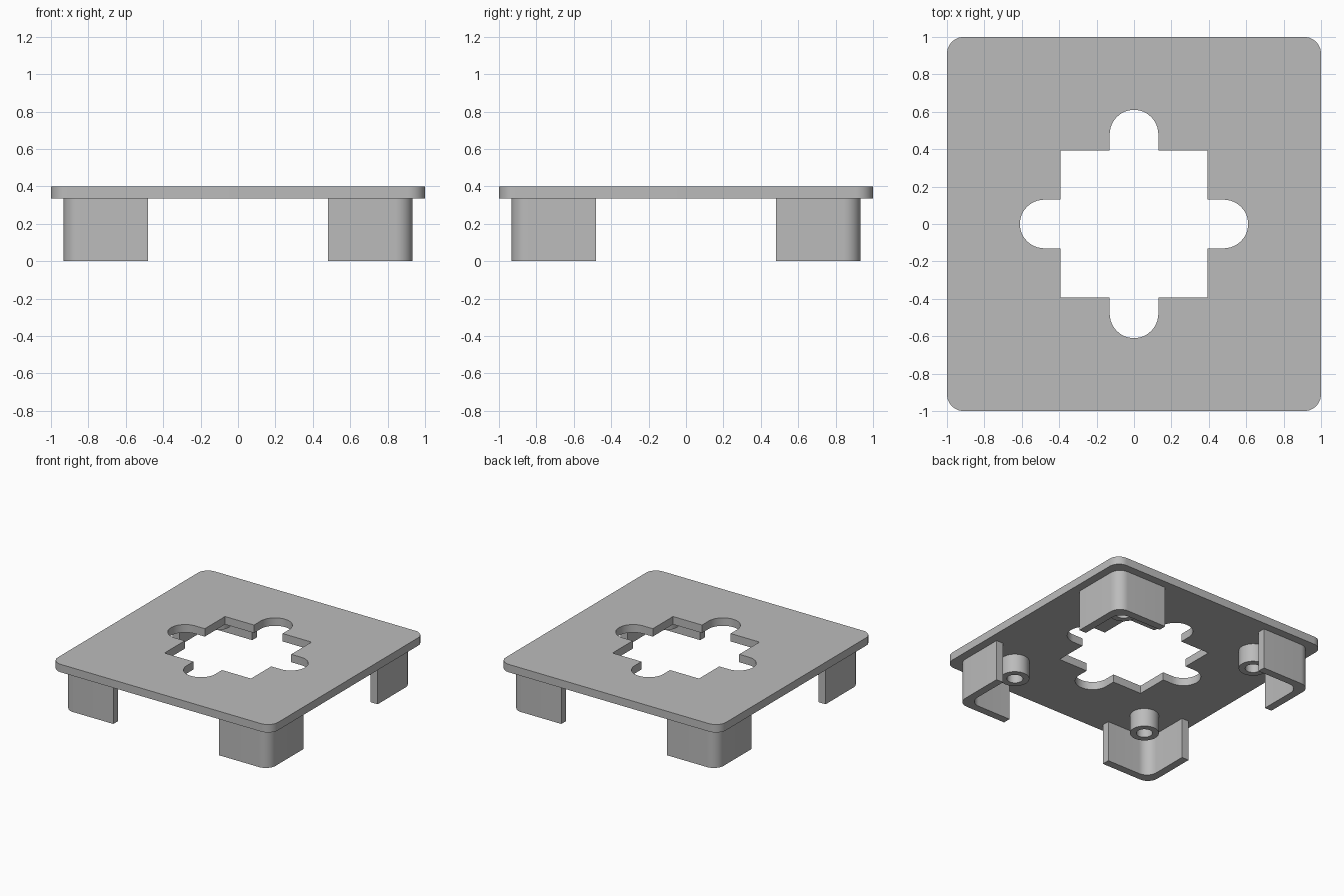
import bpy, bmesh
from math import pi, sin, cos, radians
from mathutils import Vector, Matrix

cube = bpy.data.objects.get("Cube")
if cube:
    bpy.data.objects.remove(cube, do_unlink=True)

grey = bpy.data.materials.new("plain grey")
grey.use_nodes = True
grey.diffuse_color = (0.5, 0.5, 0.5, 1)
grey.node_tree.nodes["Principled BSDF"].inputs["Base Color"].default_value = (0.5, 0.5, 0.5, 1)

PLATE_BOTTOM, PLATE_TOP = 0.335, 0.40


def arc(cx, cy, r, start, sweep, steps):
    """Points along an arc; angles in degrees."""
    angles = [radians(start + sweep * i / steps) for i in range(steps + 1)]
    return [Vector((cx + r * cos(a), cy + r * sin(a))) for a in angles]


def circle(cx, cy, r, steps=40):
    return arc(cx, cy, r, 0, 360, steps)[:-1]


def turned(points, quarter):
    rotation = Matrix.Rotation(quarter * pi / 2, 2)
    return [rotation @ p for p in points]


def extrude(name, loops, z0, z1):
    """Solid from closed outlines; an outline inside another is a hole."""
    curve = bpy.data.curves.new(name + " outline", "CURVE")
    curve.dimensions = "2D"
    curve.fill_mode = "BOTH"
    curve.extrude = (z1 - z0) / 2
    for loop in loops:
        spline = curve.splines.new("POLY")
        spline.points.add(len(loop) - 1)
        for point, p in zip(spline.points, loop):
            point.co = (p.x, p.y, 0, 1)
        spline.use_cyclic_u = True
    helper = bpy.data.objects.new(name + " outline", curve)
    mesh = bpy.data.meshes.new_from_object(helper)
    bpy.data.objects.remove(helper)
    bpy.data.curves.remove(curve)

    # Weld caps to sides and lift into place
    bm = bmesh.new()
    bm.from_mesh(mesh)
    bmesh.ops.remove_doubles(bm, verts=bm.verts, dist=0.0005)
    bmesh.ops.recalc_face_normals(bm, faces=bm.faces)
    bmesh.ops.translate(bm, verts=bm.verts, vec=(0, 0, (z0 + z1) / 2))
    bm.to_mesh(mesh)
    bm.free()
    mesh.name = name
    mesh.materials.clear()
    mesh.materials.append(grey)

    obj = bpy.data.objects.new(name, mesh)
    bpy.context.collection.objects.link(obj)
    bpy.ops.object.select_all(action="DESELECT")
    obj.select_set(True)
    bpy.context.view_layer.objects.active = obj
    bpy.ops.object.shade_smooth_by_angle(angle=radians(30))
    return obj


# Top plate: rounded square with a square opening and a round notch per side
corner = arc(0.91, 0.91, 0.09, 0, 90, 10)
half, notch = 0.393, 0.13
side = [Vector((half, -half)), Vector((half, -notch))]
side += arc(0.48, 0, notch, -90, 180, 24)
side += [Vector((half, notch))]
outline = [p for q in range(4) for p in turned(corner, q)]
opening = [p for q in range(4) for p in turned(side, q)]
extrude("top_plate", [outline, opening], PLATE_BOTTOM, PLATE_TOP)

# Corner legs: L-shaped walls rounded inside and out
OUT, WALL, END, ROUND = 0.933, 0.063, 0.48, 0.09
inner = OUT - WALL
leg = [Vector((OUT, END))]
leg += arc(OUT - ROUND, OUT - ROUND, ROUND, 0, 90, 10)
leg += [Vector((END, OUT)), Vector((END, inner))]
leg += arc(inner - ROUND, inner - ROUND, ROUND, 90, -90, 10)
leg += [Vector((inner, END))]

# Hollow screw bosses under the plate, inside each leg
boss = circle(0.63, 0.63, 0.108)
bore = circle(0.63, 0.63, 0.06)

for q, place in enumerate(("back_left", "back_right", "front_right", "front_left")):
    extrude("leg_" + place, [turned(leg, q)], 0, PLATE_BOTTOM)
    extrude("screw_boss_" + place, [turned(boss, q), turned(bore, q)],
            PLATE_BOTTOM - 0.15, PLATE_BOTTOM)
